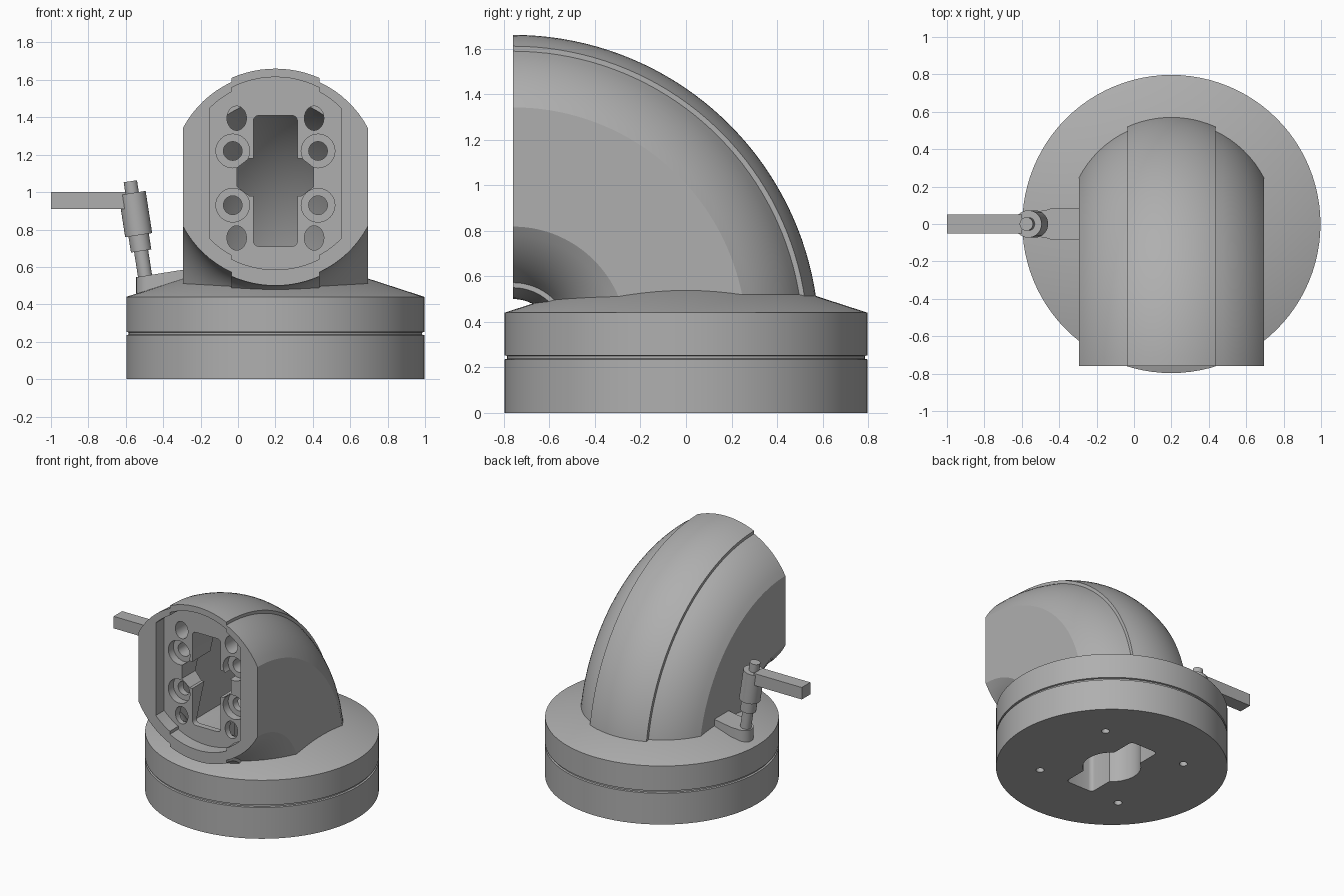
import bpy, bmesh
from math import sin, cos, pi, sqrt, asin, radians
from mathutils import Vector

cube = bpy.data.objects.get("Cube")
if cube:
    bpy.data.objects.remove(cube)

grey = bpy.data.materials.new("plain grey")
grey.use_nodes = True
colour = (0.43, 0.43, 0.43, 1)
grey.diffuse_color = colour
grey.node_tree.nodes["Principled BSDF"].inputs["Base Color"].default_value = colour

CX = 0.2                      # centre line of base and elbow
AXIS_Y, AXIS_Z = -0.76, 0.315 # bend axis of the elbow
MID = 0.765                   # bend radius


def loft(name, rings):
    """Bridge equal rings of points and cap both ends."""
    bm = bmesh.new()
    vs = [[bm.verts.new(p) for p in ring] for ring in rings]
    n = len(vs[0])
    for a, b in zip(vs, vs[1:]):
        for i in range(n):
            bm.faces.new((a[i], a[(i + 1) % n], b[(i + 1) % n], b[i]))
    bm.faces.new(vs[0])
    bm.faces.new(vs[-1])
    bmesh.ops.recalc_face_normals(bm, faces=bm.faces)
    mesh = bpy.data.meshes.new(name)
    bm.to_mesh(mesh)
    bm.free()
    mesh.materials.append(grey)
    ob = bpy.data.objects.new(name, mesh)
    bpy.context.scene.collection.objects.link(ob)
    return ob


def circle(r, n=32, ry=None):
    return [(r * cos(2 * pi * i / n), (ry or r) * sin(2 * pi * i / n)) for i in range(n)]


def rounded_rect(w, h, r):
    pts = []
    for q, (sx, sy) in enumerate([(1, 1), (-1, 1), (-1, -1), (1, -1)]):
        for k in range(5):
            a = (q + k / 4) * pi / 2
            pts.append((sx * (w - r) + r * cos(a), sy * (h - r) + r * sin(a)))
    return pts


def front_cutter(outline, x, z, y0, y1):
    return loft("cutter", [[(x + u, y, z + v) for u, v in outline] for y in (y0, y1)])


def upright(name, outline, x, y, z0, z1):
    return loft(name, [[(x + u, y + v, z) for u, v in outline] for z in (z0, z1)])


def rod(name, start, end, r, n=32):
    """Cylinder between two points."""
    start, end = Vector(start), Vector(end)
    q = (end - start).to_track_quat('Z', 'Y')
    return loft(name, [[p + q @ Vector((u, v, 0)) for u, v in circle(r, n)] for p in (start, end)])


def section(r, w, rail_r, rail_w):
    """Circle with flat sides and a raised band above and below."""
    def arc(rad, x0, x1, n):
        a0, a1 = asin(x0 / rad), asin(x1 / rad)
        return [(rad * sin(a0 + (a1 - a0) * i / n), rad * cos(a0 + (a1 - a0) * i / n))
                for i in range(n + 1)]
    top = arc(r, -w, -rail_w, 8) + arc(rail_r, -rail_w, rail_w, 12) + arc(r, rail_w, w, 8)
    return top + [(-x, -y) for x, y in top]


def sweep(name, outline, a0, a1, steps):
    rings = []
    for i in range(steps + 1):
        a = radians(a0 + (a1 - a0) * i / steps)
        rings.append([(CX + u, AXIS_Y + (MID + v) * sin(a), AXIS_Z + (MID + v) * cos(a))
                      for u, v in outline])
    return loft(name, rings)


def cut(ob, cutters):
    for c in cutters:
        c.hide_render = True
        m = ob.modifiers.new("cut", 'BOOLEAN')
        m.operation, m.solver, m.object = 'DIFFERENCE', 'EXACT', c
    deps = bpy.context.evaluated_depsgraph_get()
    deps.update()
    mesh = bpy.data.meshes.new_from_object(ob.evaluated_get(deps))
    ob.modifiers.clear()
    ob.data = mesh
    for c in cutters:
        bpy.data.objects.remove(c)


# Round base: drum, groove, upper drum and sloping shoulder
profile = [(0.797, 0), (0.797, 0.235), (0.785, 0.238), (0.785, 0.25),
           (0.797, 0.253), (0.797, 0.44), (0.47, 0.546)]
base = loft("base", [[(CX + u, v, z) for u, v in circle(r, 96)] for r, z in profile])
base_cuts = [upright("cutter", rounded_rect(0.115, 0.35, 0.03), CX, 0, -0.1, 0.7),
             upright("cutter", circle(0.2, 48), CX, 0, -0.1, 0.7)]
for sx in (-1, 1):
    for sy in (-1, 1):
        base_cuts.append(upright("cutter", circle(0.028, 20), CX + sx * 0.35, sy * 0.35, -0.1, 0.12))
cut(base, base_cuts)

# Curved elbow with a hollow inside
elbow = sweep("elbow", section(0.56, 0.495, 0.58, 0.235), 0, 91, 40)
hollow = [(u, max(v + 0.02, -0.365)) for u, v in section(0.48, 0.35, 0.481, 0.2)]
elbow_cuts = [sweep("cutter", hollow, 20, 95, 32)]

# Recessed front plate with slot, counterbored holes and oval holes
elbow_cuts.append(front_cutter(section(0.495, 0.352, 0.515, 0.235), CX, 1.1, -0.9, -0.66))
elbow_cuts.append(front_cutter(rounded_rect(0.118, 0.35, 0.03), CX, 1.06, -0.7, -0.2))
notch = [(-0.205, -0.05), (-0.14, -0.1), (0.14, -0.1), (0.205, -0.05),
         (0.205, 0.05), (0.14, 0.1), (-0.14, 0.1), (-0.205, 0.05)]
elbow_cuts.append(front_cutter(notch, CX, 1.08, -0.7, -0.2))
for s in (-1, 1):
    for z in (0.93, 1.22):
        elbow_cuts.append(front_cutter(circle(0.09), CX + s * 0.228, z, -0.7, -0.6))
        elbow_cuts.append(front_cutter(circle(0.05), CX + s * 0.228, z, -0.65, -0.3))
    for z in (0.755, 1.395):
        elbow_cuts.append(front_cutter(circle(0.052, 32, 0.065), CX + s * 0.207, z, -0.7, -0.3))
cut(elbow, elbow_cuts)

# Tab on the shoulder that carries the lever
tab = [(-0.26, -0.085), (-0.26, 0.085), (-0.44, 0.085)]
tab += [(-0.47 - 0.075 * sin(pi * i / 12), 0.075 * cos(pi * i / 12)) for i in range(13)]
tab += [(-0.44, -0.085)]
bracket = loft("lever_bracket", [[(x, y, 0.44) for x, y in tab],
                                 [(x, y, 0.632 + 0.16 * x) for x, y in tab]])


# Leaning pin made of stacked cylinders, and its handle
def on_pin(z):
    return (-0.497 - (z - 0.55) * 0.155, 0, z)


parts = [base, elbow, bracket]
for name, z0, z1, r in [("pin_foot", 0.5, 0.7, 0.038), ("pin_sleeve", 0.685, 0.79, 0.055),
                        ("pin_collar", 0.77, 0.995, 0.073), ("pin_tip", 0.98, 1.058, 0.036)]:
    parts.append(rod(name, on_pin(z0), on_pin(z1), r))
bar = [(-0.2, -0.05), (0.2, -0.05), (0.2, 0.052), (-0.2, 0.052)]
parts.append(upright("lever_handle", bar, -0.8, 0, 0.91, 1.0))

# Smooth curved faces, keep crisp edges
bpy.ops.object.select_all(action='DESELECT')
for ob in parts:
    ob.select_set(True)
bpy.context.view_layer.objects.active = base
bpy.ops.object.shade_smooth_by_angle(angle=radians(25))
